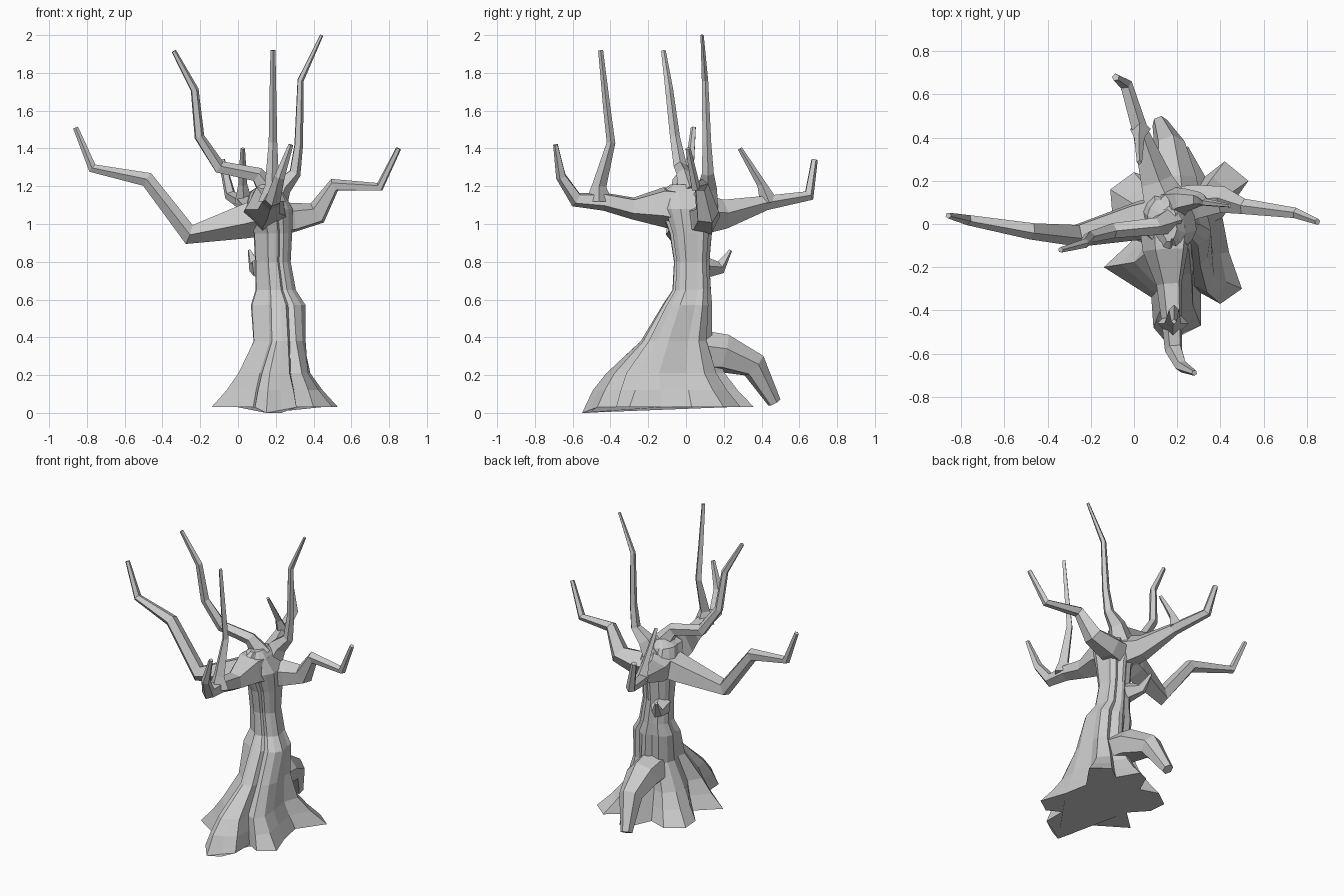
import bpy, bmesh, math
from mathutils import Vector


def loft(name, rings):
    """Skin closed rings of equal size, cap both ends."""
    bm = bmesh.new()
    vs = [[bm.verts.new(p) for p in r] for r in rings]
    n = len(rings[0])
    for a, b in zip(vs, vs[1:]):
        for i in range(n):
            j = (i + 1) % n
            bm.faces.new((a[i], a[j], b[j], b[i]))
    bm.faces.new(vs[0][::-1])
    bm.faces.new(vs[-1])
    bmesh.ops.recalc_face_normals(bm, faces=bm.faces)
    me = bpy.data.meshes.new(name)
    bm.to_mesh(me)
    bm.free()
    ob = bpy.data.objects.new(name, me)
    bpy.context.collection.objects.link(ob)
    return ob


def limb(name, path, sides=5, scale=1.12):
    """Tapered angular tube through (x, y, z, radius) points."""
    pts = [Vector(p[:3]) for p in path]
    rings, u = [], None
    for i, p in enumerate(pts):
        d0 = (p - pts[max(i - 1, 0)]).normalized()
        d1 = (pts[min(i + 1, len(pts) - 1)] - p).normalized()
        t = (d0 + d1).normalized()
        if u is None:
            u = t.orthogonal()
        u = (u - t * u.dot(t)).normalized()
        v = t.cross(u)
        r = path[i][3] * scale
        rings.append([p + r * (u * math.cos(a) + v * math.sin(a))
                      for a in (math.tau * (k + .5) / sides for k in range(sides))])
    return loft(name, rings)


# Trunk: the star-shaped root outline blends upward into fluted ellipses
base = [(-.14, -.20), (.08, -.34), (.09, -.48), (.15, -.55), (.23, -.51), (.31, -.47),
        (.31, -.32), (.40, -.37), (.50, -.30), (.44, -.13), (.41, .03), (.53, .20),
        (.42, .29), (.33, .22), (.25, .36), (.18, .33), (.12, .20), (.0, .24),
        (-.11, .16), (-.10, .04), (.0, -.07)]
valleys = {1, 6, 10, 13, 16, 20}
# z, front root blend, other root blend, centre x, centre y, radius x, radius y
levels = [(.03, 1, 1, .2, -.05, .2, .2), (.12, .78, .62, .2, -.08, .14, .21),
          (.21, .5, .32, .2, -.08, .14, .21), (.38, .12, .08, .225, -.04, .13, .155),
          (.57, .03, .03, .215, .01, .145, .12), (.65, 0, 0, .20, .03, .11, .10),
          (.80, 0, 0, .185, .03, .097, .092), (.95, 0, 0, .185, .025, .105, .11),
          (1.08, 0, 0, .165, .02, .13, .15), (1.17, 0, 0, .15, .0, .09, .13),
          (1.21, 0, 0, .16, .0, .04, .08)]
rings = []
for z, front, other, cx, cy, rx, ry in levels:
    ring = []
    for i, (bx, by) in enumerate(base):
        f = front if by < -.3 else other
        a = math.atan2(by + .05, bx - .2)
        k = .9 if i in valleys else 1.02
        x, y = cx + rx * k * math.cos(a), cy + ry * k * math.sin(a)
        zz = 0 if f == 1 and by < -.5 else z
        ring.append((x + (bx - x) * f, y + (by - y) * f, zz))
    rings.append(ring)
loft("trunk", rings)

# Arching root at the back and the broken stub above it
limb("arched_root", [(.2, .05, .33, .11), (.19, .2, .315, .10), (.165, .36, .25, .07),
                     (.12, .468, .055, .035)], 6, 1.05)
limb("back_stub", [(.13, .08, .77, .06), (.09, .18, .77, .032), (.06, .235, .86, .008)])

# Main branches
limb("left_branch", [(.15, .04, 1.05, .10), (.02, .02, 1.015, .085), (-.26, -.05, .945, .05),
                     (-.48, -.03, 1.235, .037), (-.77, .02, 1.295, .023),
                     (-.86, .04, 1.51, .013)])
limb("right_branch", [(.18, .07, 1.03, .09), (.29, .10, 1.03, .075), (.42, .11, 1.055, .058),
                      (.51, .08, 1.205, .034), (.75, .05, 1.195, .023),
                      (.85, .01, 1.40, .013)])
limb("back_branch", [(.16, .05, 1.05, .11), (.10, .2, 1.05, .072), (.03, .42, 1.11, .036),
                     (-.04, .65, 1.15, .028), (-.085, .68, 1.34, .016)])
limb("front_branch", [(.15, -.02, 1.08, .11), (.15, -.12, 1.095, .10), (.165, -.28, 1.085, .055),
                      (.175, -.43, 1.12, .045), (.185, -.58, 1.13, .038),
                      (.22, -.66, 1.25, .026), (.28, -.69, 1.42, .012)])
limb("upper_left_branch", [(.17, .02, 1.16, .06), (.10, -.01, 1.26, .038), (-.10, -.03, 1.30, .033),
                           (-.205, -.06, 1.46, .025), (-.23, -.09, 1.71, .02),
                           (-.34, -.12, 1.915, .012)])
limb("upper_right_branch", [(.18, .09, 1.10, .075), (.23, .11, 1.2, .05), (.30, .115, 1.27, .03),
                            (.32, .11, 1.42, .022), (.33, .10, 1.76, .016),
                            (.443, .085, 2.0, .008)])

# Thin twigs on the front and back branches
limb("front_twig", [(.18, -.46, 1.12, .06), (.18, -.46, 1.2, .032), (.185, -.397, 1.43, .019),
                    (.185, -.42, 1.62, .016), (.185, -.452, 1.92, .011)], 4, 1.2)
limb("back_twig", [(.03, .44, 1.11, .04), (.025, .40, 1.21, .02), (.025, .285, 1.40, .01)], 4, 1.2)
